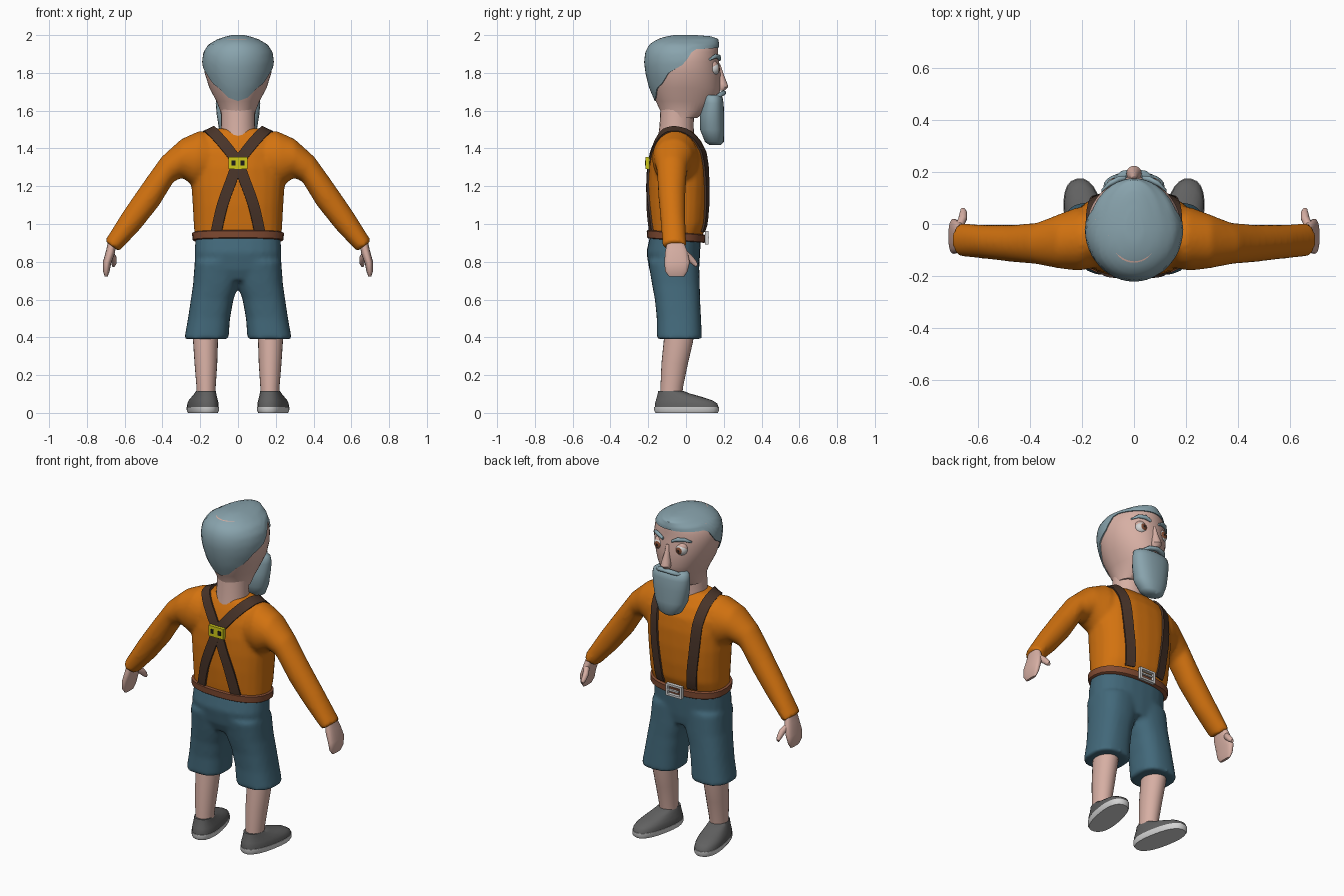
import bpy, bmesh, math
from mathutils import Vector as V, Matrix
from mathutils.bvhtree import BVHTree

if "Cube" in bpy.data.objects:
    bpy.data.objects.remove(bpy.data.objects["Cube"])


def material(name, r, g, b):
    m = bpy.data.materials.new(name)
    m.diffuse_color = (r, g, b, 1)
    m.use_nodes = True
    m.node_tree.nodes["Principled BSDF"].inputs["Base Color"].default_value = m.diffuse_color
    return m


SHIRT = material("orange", 0.65, 0.17, 0.005)
DENIM = material("blue", 0.055, 0.14, 0.195)
SKIN = material("skin", 0.68, 0.43, 0.37)
HAIR = material("blue_grey", 0.25, 0.37, 0.42)
SHOE = material("dark_grey", 0.12, 0.12, 0.12)
LIGHT = material("light_grey", 0.66, 0.66, 0.66)
STRAP = material("dark_brown", 0.065, 0.034, 0.022)
BELT = material("brown", 0.22, 0.07, 0.032)
GOLD = material("yellow", 0.62, 0.58, 0.01)
BLACK = material("black", 0.01, 0.01, 0.01)


def finish(name, bm, mats, mirror=False, fuse=False, angle=45):
    bmesh.ops.recalc_face_normals(bm, faces=bm.faces)
    me = bpy.data.meshes.new(name)
    bm.to_mesh(me)
    bm.free()
    ob = bpy.data.objects.new(name, me)
    bpy.context.collection.objects.link(ob)
    for m in mats:
        me.materials.append(m)
    bpy.ops.object.select_all(action='DESELECT')
    ob.select_set(True)
    bpy.context.view_layer.objects.active = ob
    bpy.ops.object.shade_smooth_by_angle(angle=math.radians(angle))
    if mirror:
        ob.modifiers.new("mirror", 'MIRROR').use_mirror_merge = False
    if fuse:  # melt overlapping limbs into one skin
        r = ob.modifiers.new("fuse", 'REMESH')
        r.mode, r.voxel_size, r.use_smooth_shade = 'VOXEL', 0.012, True
        s = ob.modifiers.new("soften", 'SMOOTH')
        s.factor, s.iterations = 0.5, 6
    return ob


def ring(c, u, v, n=2.0, seg=24):
    """Superellipse around c spanned by half axes u and v."""
    pts = []
    for i in range(seg):
        a = 2 * math.pi * i / seg
        ca, sa = math.cos(a), math.sin(a)
        pts.append(V(c) + V(u) * math.copysign(abs(ca) ** (2 / n), ca)
                   + V(v) * math.copysign(abs(sa) ** (2 / n), sa))
    return pts


def flat(x, y, z, rx, ry, n=2.0):
    return ring((x, y, z), (rx, 0, 0), (0, ry, 0), n)


def slab(z, back, front, w, n=2.4):
    return flat(0, (back + front) / 2, z, w, (front - back) / 2, n)


def limb(x1, z1, x2, z2, back, front, n=2.0):
    """Tilted ring between an upper and a lower outline point."""
    return ring(((x1 + x2) / 2, (back + front) / 2, (z1 + z2) / 2),
                ((x1 - x2) / 2, 0, (z1 - z2) / 2), (0, (front - back) / 2, 0), n)


def skin_rings(bm, rings):
    rows = [[bm.verts.new(p) for p in r] for r in rings]
    k = len(rows[0])
    for a, b in zip(rows, rows[1:]):
        for i in range(k):
            bm.faces.new((a[i], a[(i + 1) % k], b[(i + 1) % k], b[i]))
    bm.faces.new(rows[0])
    bm.faces.new(rows[-1])


def loft(name, mat, *parts, **kw):
    bm = bmesh.new()
    for rings in parts:
        skin_rings(bm, rings)
    return finish(name, bm, [mat], **kw)


def boxes(name, mat, items, **kw):
    """Several boxes, each (centre, size), as one object."""
    bm = bmesh.new()
    for c, s in items:
        bmesh.ops.create_cube(bm, size=1, matrix=Matrix.Translation(c) @ Matrix.Diagonal((*s, 1)))
    return finish(name, bm, [mat], angle=30, **kw)


# Shirt: torso and both sleeves
torso = [slab(*s) for s in [
    (.93, -.19, .085, .23), (1.0, -.197, .112, .235), (1.1, -.203, .122, .24), (1.2, -.203, .125, .247),
    (1.3, -.197, .122, .247), (1.38, -.182, .11, .24), (1.44, -.16, .08, .22), (1.485, -.138, .04, .18),
    (1.505, -.12, .01, .14)]]
sleeve = [limb(*s) for s in [
    (.10, 1.46, .14, 1.2, -.165, .06), (.2, 1.495, .235, 1.2, -.18, .065), (.3, 1.45, .295, 1.245, -.17, .035),
    (.405, 1.355, .34, 1.225, -.155, .005), (.505, 1.215, .42, 1.095, -.147, -.003),
    (.605, 1.07, .52, .97, -.135, -.003), (.705, .91, .63, .855, -.125, .002)]]
left = [[V((-p.x, p.y, p.z)) for p in r] for r in sleeve]
shirt = loft("shirt", SHIRT, torso, sleeve, left, fuse=True)

# Shorts: hips and two wide legs
hips = [slab(*s) for s in [(.70, -.17, .06, .20), (.76, -.195, .07, .228), (.85, -.21, .075, .23),
                           (.94, -.19, .08, .225)]]
leg = [(.39, .05, .285, -.155, .085), (.5, .042, .265, -.155, .08), (.6, .024, .25, -.165, .075),
       (.68, -.005, .238, -.18, .073), (.8, -.03, .23, -.2, .07)]
shorts_legs = [[flat(s * (a + b) / 2, (c + d) / 2, z, (b - a) / 2, (d - c) / 2, 2.5)
                for z, a, b, c, d in leg] for s in (1, -1)]
loft("shorts", DENIM, hips, *shorts_legs, fuse=True)

# Belt, tilted down to the front
loft("belt", BELT, [ring((0, -.052, z), (w, 0, 0), (0, w - .087, -.012), 2.4)
                    for z, w in ((.912, .236), (.916, .241), (.952, .243), (.956, .236))])
boxes("belt_buckle", LIGHT, [((x, .11, .928), (.012, .02, .072)) for x in (-.047, .047)]
      + [((0, .11, z), (.106, .02, .012)) for z in (.898, .958)] + [((.01, .115, .928), (.08, .012, .01))])

# Suspenders: ribbon laid on the shirt, crossing at the back
bpy.context.view_layer.update()
tree = BVHTree.FromObject(shirt, bpy.context.evaluated_depsgraph_get())
path = [V(p) for p in [(-.125, -.2, .93), (-.09, -.21, 1.08), (-.04, -.21, 1.22), (0, -.2, 1.32), (.06, -.19, 1.41),
                       (.135, -.14, 1.495), (.16, -.05, 1.51), (.158, .05, 1.46), (.15, .11, 1.36),
                       (.14, .13, 1.22), (.12, .13, 1.06), (.105, .1, .93)]]
pts = []
for i in range(len(path) - 1):
    p0, p1, p2, p3 = (path[min(max(i + k, 0), len(path) - 1)] for k in (-1, 0, 1, 2))
    for j in range(4):
        t = j / 4
        q = .5 * (2 * p1 + (p2 - p0) * t + (2 * p0 - 5 * p1 + 4 * p2 - p3) * t * t + (3 * p1 - p0 - 3 * p2 + p3) * t ** 3)
        pts.append(tree.find_nearest(q)[:2])
rings = []
for i, (p, n) in enumerate(pts):
    tan = pts[min(i + 1, len(pts) - 1)][0] - pts[max(i - 1, 0)][0]
    side = tan.cross(n).normalized() * .029
    rings.append([p + side + n * .009, p - side + n * .009, p - side - n * .012, p + side - n * .012])
loft("suspender", STRAP, rings, mirror=True)
boxes("suspender_clasp", GOLD, [((0, -.203, 1.322), (.1, .022, .064))])
boxes("clasp_hole", BLACK, [((.024, -.214, 1.322), (.02, .006, .026))], mirror=True)

# Hands with thumbs
hand = [limb(*s, 2.5) for s in [
    (.685, .92, .645, .89, -.1, -.015), (.697, .865, .652, .845, -.11, .008), (.715, .80, .672, .79, -.115, .02),
    (.715, .75, .68, .748, -.11, .008), (.705, .722, .69, .722, -.09, -.01)]]
thumb = [ring(c, (r, 0, 0), (0, r * .5, r), 2, 24) for c, r in [
    ((.675, -.01, .845), .018), ((.66, .02, .82), .017), ((.657, .045, .795), .014), ((.659, .058, .78), .008)]]
loft("hand", SKIN, hand, thumb, mirror=True)

# Lower legs
loft("lower_leg", SKIN, [flat(*s) for s in [
    (.168, -.08, .08, .05, .058), (.169, -.075, .14, .051, .06), (.17, -.06, .26, .06, .07),
    (.172, -.04, .38, .066, .078), (.172, -.035, .44, .066, .078)]], mirror=True)


# Shoes, toes turned out
def shoe_rings(rows):
    m = Matrix.Translation((.17, -.08, 0)) @ Matrix.Rotation(math.radians(-11), 3, 'Z').to_4x4()
    return [[m @ p for p in flat(0, y + .08, z, rx, ry, 2.4)] for y, z, rx, ry in rows]


loft("sole", LIGHT, shoe_rings([(.005, 0, .07, .168), (.005, .012, .076, .175), (.005, .032, .077, .175)]), mirror=True)
loft("shoe", SHOE, shoe_rings([(.005, .03, .075, .172), (.002, .05, .074, .168), (-.008, .066, .07, .153),
                               (-.035, .085, .062, .12), (-.065, .103, .055, .085), (-.082, .117, .05, .065)]), mirror=True)

# Head cross-sections: height, back, front, half width
HEAD = [(1.56, -.135, .06, .09), (1.60, -.14, .12, .098), (1.65, -.165, .175, .118), (1.72, -.195, .19, .157),
        (1.80, -.215, .19, .183), (1.86, -.222, .182, .19), (1.91, -.215, .176, .183), (1.95, -.195, .176, .157),
        (1.98, -.15, .17, .105), (1.994, -.1, .13, .06), (2.0, -.06, .05, .03)]


def lerp_table(table, x):
    for a, b in zip(table, table[1:]):
        if x <= b[0]:
            t = max(0, (x - a[0]) / (b[0] - a[0]))
            return [p + (q - p) * t for p, q in zip(a, b)]
    return table[-1]


def head_point(phi, z, k=1.0):
    _, back, front, w = lerp_table(HEAD, z)
    c = math.cos(phi)
    return V((w * math.sin(phi) * k, -.02 + c * k * ((front + .02) if c > 0 else (-.02 - back)), z))


angles = [2 * math.pi * i / 48 for i in range(48)]
loft("head", SKIN, [[head_point(a, h[0], .965) for a in angles] for h in HEAD[:-2]])
loft("neck", SKIN, [flat(0, y, z, r, r) for y, z, r in [(-.052, 1.44, .098), (-.05, 1.52, .09), (-.045, 1.62, .09)]])

# Hair cap with a hairline that drops towards the nape
LINE = [(0, 1.935), (72, 1.925), (88, 1.845), (112, 1.80), (125, 1.745), (140, 1.72), (155, 1.67), (180, 1.65)]
rings = []
for t, k in [(0, .93), (0, 1)] + [(i / 14, 1.0) for i in range(1, 15)]:
    row = []
    for a in angles:
        deg = math.degrees(a)
        low = lerp_table(LINE, min(deg, 360 - deg))[1]
        row.append(head_point(a, low + (2.0 - low) * (1 - (1 - t) ** 1.6), k))
    rings.append(row)
loft("hair", HAIR, rings)

# Beard, moustache, brows and nose
loft("beard", HAIR, [flat(*s, 2.3) for s in [
    (0, .155, 1.418, .035, .03), (0, .15, 1.435, .07, .05), (0, .138, 1.5, .1, .064), (0, .138, 1.58, .113, .064),
    (0, .142, 1.64, .118, .057), (0, .14, 1.672, .112, .053), (0, .135, 1.684, .095, .045)]])
loft("moustache", HAIR, [ring(c, (0, r, 0), (0, 0, r * .8)) for c, r in [
    ((-.09, .155, 1.668), .008), ((-.05, .188, 1.688), .016), ((0, .198, 1.694), .015),
    ((.05, .188, 1.688), .016), ((.09, .155, 1.668), .008)]])
loft("eyebrow", HAIR, [ring(c, (0, r, 0), (0, 0, r)) for c, r in [
    ((.03, .178, 1.872), .008), ((.06, .172, 1.886), .012), ((.095, .155, 1.888), .011), ((.125, .128, 1.872), .006)]],
    mirror=True)
loft("nose", SKIN, [flat(0, *s) for s in [
    (.17, 1.845, .01, .012), (.18, 1.79, .016, .02), (.19, 1.745, .025, .028), (.193, 1.725, .03, .031),
    (.185, 1.706, .02, .02)]])

# Eyes with iris and pupil picked by direction, plus upper lids
EYE = V((.072, .142, 1.822))


def ball(name, c, r, mats, pick=None):
    bm = bmesh.new()
    bmesh.ops.create_uvsphere(bm, u_segments=20, v_segments=16, radius=r,
                              matrix=Matrix.Translation(c) @ Matrix.Rotation(-math.pi / 2, 4, 'X'))
    for f in bm.faces:
        f.material_index = pick((f.calc_center_median().y - c.y) / r) if pick else 0
    finish(name, bm, mats, mirror=True)


ball("eye", EYE, .036, [LIGHT, BELT, BLACK], lambda d: 2 if d > .97 else 1 if d > .86 else 0)
ball("eyelid", EYE + V((0, -.008, .012)), .036, [SKIN])
